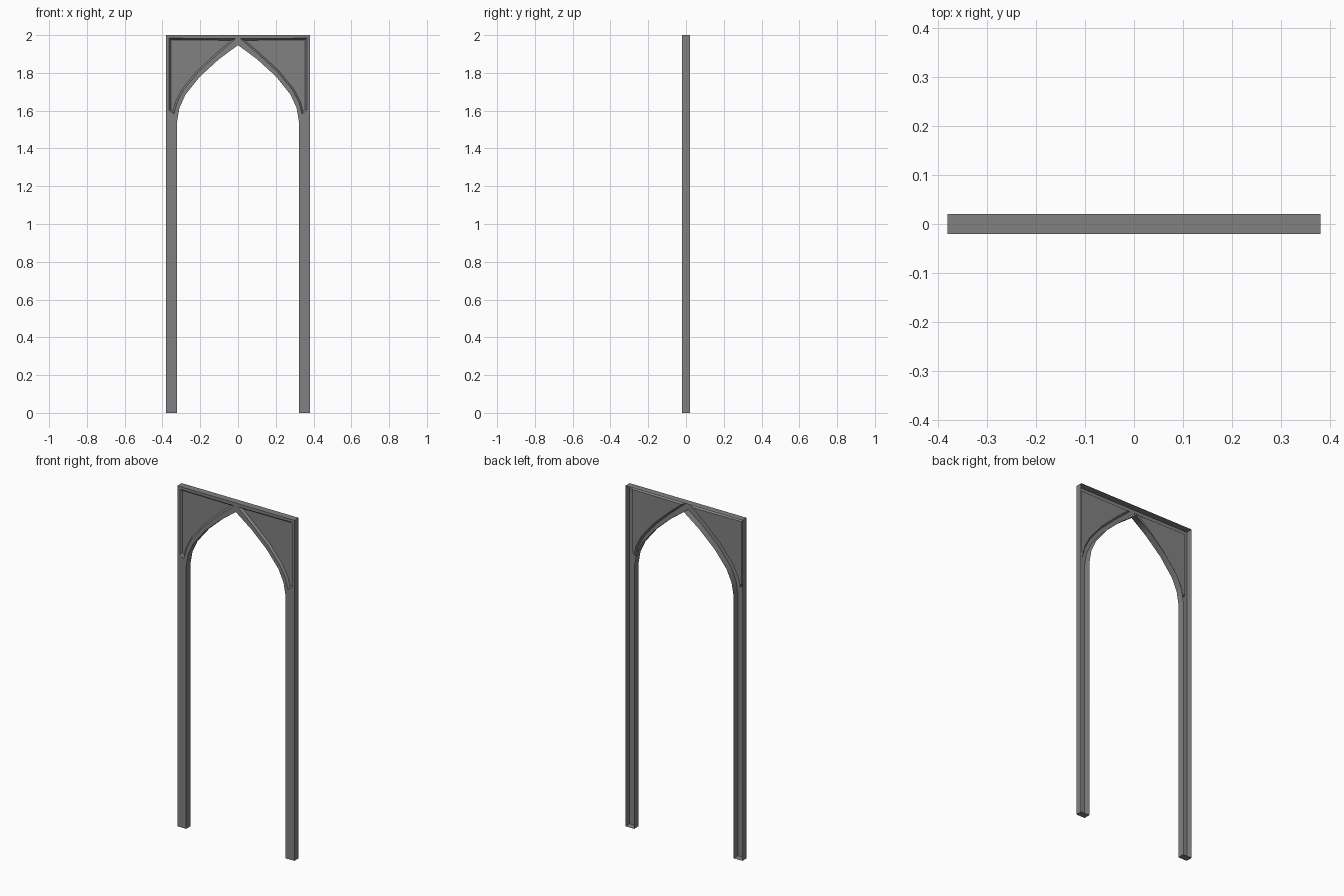
import bpy, bmesh
from mathutils import Vector

cube = bpy.data.objects.get("Cube")
if cube:
    bpy.data.objects.remove(cube)

W, H, D = 0.38, 2.0, 0.02          # half width, height, half depth
SPRING = 1.603                     # lower end of the recessed panel

stone = bpy.data.materials.new("grey_stone")
stone.use_nodes = True
grey = (0.22, 0.22, 0.22, 1)
stone.diffuse_color = grey
stone.node_tree.nodes["Principled BSDF"].inputs["Base Color"].default_value = grey

bm = bmesh.new()


def points(pairs):
    return [bm.verts.new((x, -D, z)) for x, z in pairs]


# Half arch: opening edge and the panel edge that follows it
opening = points([(0.323, 1.54), (0.31, 1.615), (0.278, 1.685),
                  (0.2, 1.782), (0.1, 1.873), (0, 1.947)])
edge = points([(0.339, 1.582), (0.322, 1.645), (0.288, 1.71),
               (0.209, 1.806), (0.107, 1.9), (0.012, 1.981)])
foot_in, foot_out, side, corner, top_mid = points(
    [(opening[0].co.x, 0), (W, 0), (W, SPRING), (W, H), (0, H)])
panel_low, panel_high = points([(0.364, SPRING), (0.364, 1.984)])

# Front face: arch strip, leg, side border, top border
for i in range(len(edge) - 1):
    bm.faces.new((opening[i], edge[i], edge[i + 1], opening[i + 1]))
bm.faces.new((foot_in, foot_out, side, panel_low, edge[0], opening[0]))
bm.faces.new((side, corner, panel_high, panel_low))
bm.faces.new((panel_high, corner, top_mid, opening[-1], edge[-1]))

# Corner panel, sunk behind a sloped moulding
panel = bm.faces.new([panel_low, panel_high] + edge[::-1])
bm.normal_update()
bmesh.ops.inset_individual(bm, faces=[panel], thickness=0.009, depth=-0.012,
                           use_even_offset=True)

# Side walls, open at the back
rim = [e for e in bm.edges if e.is_boundary
       and any(v.co.x > 1e-4 for v in e.verts)]
walls = bmesh.ops.extrude_edge_only(bm, edges=rim)["geom"]
bmesh.ops.translate(bm, vec=Vector((0, 2 * D, 0)),
                    verts=[g for g in walls if isinstance(g, bmesh.types.BMVert)])
bmesh.ops.recalc_face_normals(bm, faces=bm.faces[:])
if panel.normal.y > 0:
    bmesh.ops.reverse_faces(bm, faces=bm.faces[:])

mesh = bpy.data.meshes.new("arch_frame")
bm.to_mesh(mesh)
bm.free()
mesh.materials.append(stone)
arch = bpy.data.objects.new("arch_frame", mesh)
bpy.context.collection.objects.link(arch)

# Other half
mirror = arch.modifiers.new("mirror", 'MIRROR')
mirror.use_axis[0] = True
mirror.use_clip = True

bpy.context.view_layer.objects.active = arch
arch.select_set(True)
bpy.ops.object.shade_smooth_by_angle(angle=0.5)
